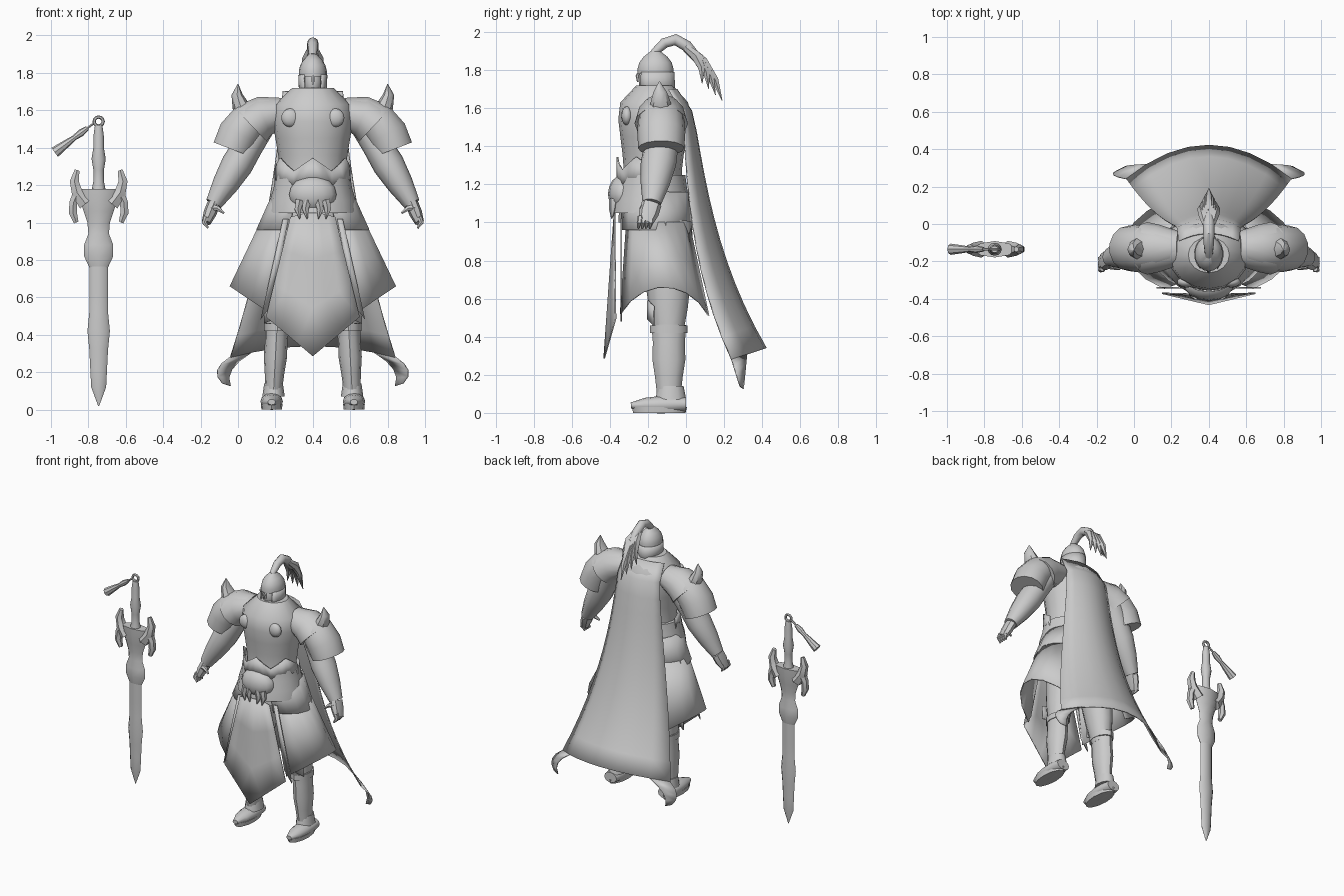
import bpy, bmesh, math
from math import sin, cos, pi, radians
from mathutils import Vector, Matrix

if "Cube" in bpy.data.objects:
    bpy.data.objects.remove(bpy.data.objects["Cube"], do_unlink=True)

X, Y, Z = Vector((1, 0, 0)), Vector((0, 1, 0)), Vector((0, 0, 1))
WARRIOR = Vector((.4, 0, 0))
SWORD = Vector((-.745, -.135, 0))
BODY_Y = -.16

grey = bpy.data.materials.new("plain grey")
grey.use_nodes = True
grey.diffuse_color = (.6, .6, .6, 1)
grey.node_tree.nodes["Principled BSDF"].inputs["Base Color"].default_value = grey.diffuse_color


def shade(obj):
    """Give an object the material and smooth shading with sharp creases."""
    obj.data.materials.append(grey)
    bpy.ops.object.select_all(action='DESELECT')
    obj.select_set(True)
    bpy.context.view_layer.objects.active = obj
    bpy.ops.object.shade_smooth_by_angle(angle=radians(40))


def finish(name, bm, origin=WARRIOR, mirror=False, thickness=0):
    """Turn a bmesh into an object, optionally mirrored or thickened."""
    bmesh.ops.recalc_face_normals(bm, faces=bm.faces)
    mesh = bpy.data.meshes.new(name)
    bm.to_mesh(mesh)
    bm.free()
    obj = bpy.data.objects.new(name, mesh)
    obj.location = origin
    bpy.context.collection.objects.link(obj)
    shade(obj)
    if mirror:
        obj.modifiers.new("Mirror", 'MIRROR')
    if thickness:
        solid = obj.modifiers.new("Solidify", 'SOLIDIFY')
        solid.thickness = thickness
        solid.offset = 0


def limb(name, start, end, radii, flat=1, bend=(0, 0, 0), sides=12, ref=Y, axis=None, **options):
    """Round form with evenly spaced rings from start to end, bowed by bend.
    The radius along ref is multiplied by flat."""
    start, end, bend = Vector(start), Vector(end), Vector(bend)
    bm = bmesh.new()
    loops = []
    for i, radius in enumerate(radii):
        t = i / (len(radii) - 1)
        centre = start.lerp(end, t) + bend * sin(pi * t)
        along = axis or (end - start + bend * pi * cos(pi * t)).normalized()
        u = (ref - along * ref.dot(along)).normalized()
        v = along.cross(u)
        turns = [math.tau * k / sides for k in range(sides)]
        loops.append([bm.verts.new(centre + radius * (u * flat * cos(a) + v * sin(a))) for a in turns])
    for low, high in zip(loops, loops[1:]):
        for k in range(sides):
            n = (k + 1) % sides
            bm.faces.new((low[k], low[n], high[n], high[k]))
    bm.faces.new(loops[0])
    bm.faces.new(loops[-1])
    finish(name, bm, **options)


def sheet(name, columns, rows, rule, **options):
    """Thin surface whose points come from rule(u, v), with u and v from 0 to 1."""
    bm = bmesh.new()
    grid = [[bm.verts.new(rule(c / columns, r / rows)) for c in range(columns + 1)] for r in range(rows + 1)]
    for a, b in zip(grid, grid[1:]):
        for k in range(columns):
            bm.faces.new((a[k], a[k + 1], b[k + 1], b[k]))
    finish(name, bm, mirror=True, thickness=.008, **options)


def flare(name, first, last, top, bottom, lift=0):
    """Sheet round the body between two angles from the front.
    Top and bottom are (height, half width, half depth, centre y); lift raises the hem at the sides."""
    def rule(u, v):
        a = radians(first + (last - first) * u)
        height, width, depth, centre = Vector(top).lerp(Vector(bottom), v)
        return width * sin(a), centre - depth * cos(a), height + lift * v * sin(a)
    sheet(name, 7, 2, rule)


def boss(name, centre, radii, **options):
    bm = bmesh.new()
    shape = Matrix.Translation(centre) @ Matrix.Diagonal((*radii, 1))
    bmesh.ops.create_uvsphere(bm, u_segments=14, v_segments=8, radius=1, matrix=shape)
    finish(name, bm, **options)


# Torso and waist
limb("torso", (0, -.18, 1), (0, -.165, 1.72), (.2, .2, .18, .175, .185, .2, .215, .205, .11), flat=.87,
     sides=16, axis=Z)
limb("belt", (0, -.18, 1.05), (0, -.18, 1.25), (.24, .23, .21, .2), flat=.88, sides=16, axis=Z)
boss("chest_roundel", (.12, -.31, 1.56), (.05, .03, .05), mirror=True)
boss("belly_boss", (0, -.33, 1.15), (.13, .08, .1))
for x in (.03, .07):
    limb("belt_fang", (x, -.38, 1.12), (x, -.39, 1.02), (.025, .02, .003), bend=(.01, 0, 0), sides=6, mirror=True)


def stomach_rule(u, v):
    a = radians(90 * u)
    zigzag = 1.31 + .035 * cos(6 * a)
    return .2 * sin(a), BODY_Y - .2 * cos(a), zigzag * (1 - v) + 1.2 * v


sheet("stomach_plate", 6, 1, stomach_rule)
flare("hip_guard", 25, 165, top=(1.16, .21, .19, BODY_Y), bottom=(.96, .3, .2, BODY_Y))

# Skirt panels
sheet("front_tabard", 3, 3, lambda u, v: (
    u * (.12 + .13 * v), -.375 - .055 * v + .06 * u * v, 1.06 - .03 * u - v * (.775 - .24 * u)))
sheet("skirt_strap", 1, 2, lambda u, v: (
    .13 + .03 * u + v * (.09 + .03 * u), -.34, 1.02 - .46 * v - .08 * u * v))
flare("side_skirt", 32, 150, top=(1, .28, .19, -.15), bottom=(.36, .445, .27, -.115), lift=.3)

# Legs and boots
limb("thigh", (.12, -.1, 1), (.19, -.09, .4), (.11, .11, .1, .085, .06), flat=1.2, mirror=True)
limb("boot_shaft", (.19, -.09, .46), (.21, -.09, .1), (.065, .06, .062, .052, .045), flat=1.4, mirror=True)
limb("boot_cuff", (.19, -.09, .46), (.19, -.09, .42), (.07, .07), flat=1.4, mirror=True)
limb("ankle_cuff", (.21, -.08, .14), (.21, -.08, .07), (.05, .06), flat=1.35, mirror=True)
limb("boot_foot", (.22, 0, .045), (.22, -.29, .04), (.05, .06, .06, .05, .02), flat=.75, ref=Z, mirror=True)
limb("boot_sole", (.22, -.14, 0), (.22, -.14, .03), (.055, .058), flat=2.5, axis=Z, mirror=True)
sheet("knee_plate", 2, 1, lambda u, v: (
    .13 + .13 * u, -.17 - .03 * sin(pi * u), .56 - .1 * v + .03 * sin(pi * u)))

# Arms and hands
limb("arm", (.28, -.11, 1.52), (.53, -.18, 1.1), (.08, .08, .085, .07, .045), flat=1.1, mirror=True)
limb("hand", (.53, -.18, 1.1), (.57, -.21, 1), (.035, .035, .025), flat=1.5, sides=8, mirror=True)
for k in range(4):
    y = -.18 - k * .02
    limb("finger", (.57, y, 1.03), (.56, y - .01, .97), (.015, .014, .006), bend=(.015, 0, 0), sides=6, mirror=True)
limb("thumb", (.54, -.22, 1.08), (.475, -.24, 1.05), (.02, .015, .006), bend=(0, 0, .01), sides=6, mirror=True)

# Shoulder armour
limb("pauldron", (.17, -.13, 1.6), (.43, -.13, 1.39), (.07, .1, .11, .115, .11), flat=1.1,
     bend=(.04, 0, .045), sides=14, mirror=True)
limb("upper_lame", (.16, -.13, 1.59), (.33, -.13, 1.52), (.08, .11, .122), flat=1.15,
     bend=(.02, 0, .01), sides=14, mirror=True)
limb("shoulder_spike", (.35, -.13, 1.57), (.4, -.14, 1.74), (.055, .045, .03, .002), flat=1.2,
     bend=(.025, 0, 0), sides=8, mirror=True)

# Head and helmet
limb("neck", (0, -.15, 1.66), (0, -.15, 1.78), (.07, .055), axis=Z)
boss("face", (0, -.19, 1.75), (.05, .06, .085))
limb("nose", (0, -.24, 1.8), (0, -.25, 1.74), (.006, .01, .008), bend=(0, -.01, 0), sides=6)
limb("helmet_dome", (0, BODY_Y, 1.78), (0, BODY_Y, 1.9), (.075, .075, .068, .05, .02), flat=1.25, sides=16, axis=Z)
flare("cheek_and_neck_guard", 38, 180, top=(1.79, .075, .095, BODY_Y), bottom=(1.68, .07, .1, BODY_Y))
limb("beard", (0, -.22, 1.7), (0, -.31, 1.6), (.035, .025, .003), sides=8)

# Plume with loose strands
limb("plume_stem", (0, -.17, 1.89), (0, .06, 1.86), (.02, .027, .03, .03, .025),
     bend=(0, 0, .085), ref=X)
for k in range(-3, 4):
    reach = .19 - .035 * abs(k)
    limb("plume_strand", (k * .005, 0, 1.92), (k * .018, reach, 1.64 + .03 * abs(k)), (.02, .03, .02, .002),
         bend=(0, .03, .02), sides=6, ref=X)

# Cape with hooked corners
sheet("cape", 4, 12, lambda u, v: (
    u * (.16 + .1 * v + .18 * v * v),
    .02 + .2 * v + .2 * v ** 3 - u * u * (.04 + .14 * v) - .07 * (1 - v) ** 24,
    1.7 - 1.36 * v - .06 * v * u * u))
sheet("cape_corner", 1, 4, lambda u, v: (
    .33 + .3 * v - .19 * v * v + .11 * u * (1 - .6 * v),
    .32 - .02 * v - .08 * u * (1 - .8 * v),
    .306 - .18 * v - .026 * u + .04 * u * v))

# Sword
limb("blade", (0, 0, .02), (0, 0, .82), (.003, .04, .045, .05, .06, .05, .05, .05, .05), flat=.42, sides=8, origin=SWORD)
limb("blade_collar", (0, 0, .76), (0, 0, 1.18), (.05, .078, .078, .055, .06, .08, .1, .11), flat=.4, sides=8, origin=SWORD)
limb("grip", (0, 0, 1.16), (0, 0, 1.52), (.04, .028, .028, .038, .028, .028, .02), flat=.9, origin=SWORD)
limb("guard_upper_horn", (.07, 0, 1.1), (.115, 0, 1.28), (.045, .035, .028, .015), bend=(.035, 0, 0),
     sides=6, origin=SWORD, mirror=True)
limb("guard_lower_horn", (.11, 0, 1.16), (.12, 0, 1), (.03, .025, .025, .015), bend=(.025, 0, 0),
     sides=6, origin=SWORD, mirror=True)
bpy.ops.mesh.primitive_torus_add(location=SWORD + 1.54 * Z, rotation=(pi / 2, 0, 0), major_segments=12,
                                 minor_segments=6, major_radius=.024, minor_radius=.009)
bpy.context.object.name = "pommel_ring"
shade(bpy.context.object)
limb("tassel_cord", (-.02, 0, 1.535), (-.08, 0, 1.49), (.007, .007), sides=6, origin=SWORD)
limb("tassel", (-.06, 0, 1.505), (-.235, 0, 1.375), (.012, .02, .014, .02, .025, .03), sides=8, origin=SWORD)
